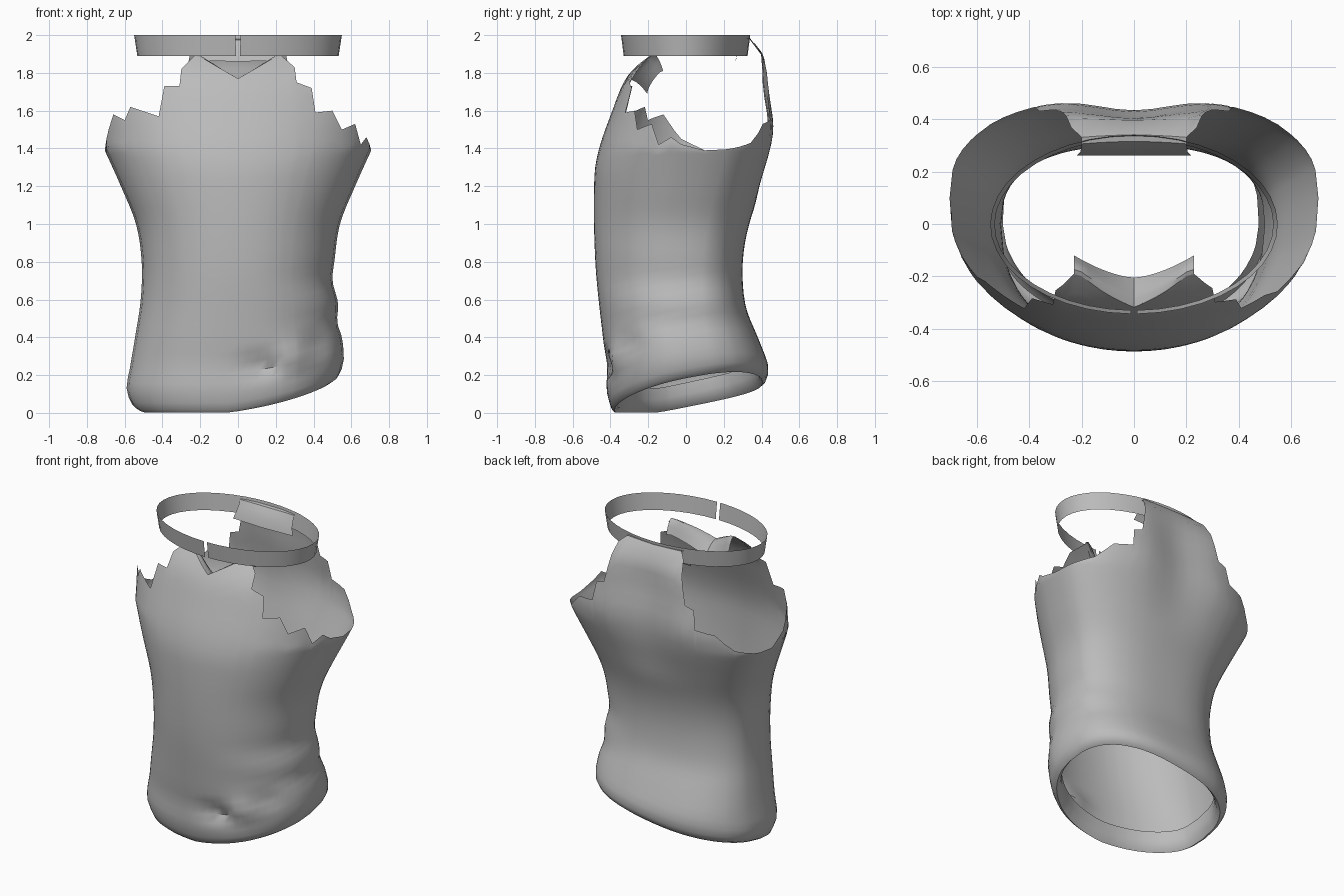
import bpy, bmesh, math

if "Cube" in bpy.data.objects:
    bpy.data.objects.remove(bpy.data.objects["Cube"])

grey = bpy.data.materials.new("cloth grey")
grey.diffuse_color = (0.5, 0.5, 0.5, 1)
grey.use_nodes = True
grey.node_tree.nodes["Principled BSDF"].inputs["Base Color"].default_value = grey.diffuse_color


def curve(points, t):
    """Smooth Hermite interpolation through sorted (t, value) points."""
    if t <= points[0][0]:
        return points[0][1]
    if t >= points[-1][0]:
        return points[-1][1]
    i = max(k for k, p in enumerate(points) if p[0] <= t)
    i = min(i, len(points) - 2)

    def slope(k):
        a, b = points[max(k - 1, 0)], points[min(k + 1, len(points) - 1)]
        return (b[1] - a[1]) / (b[0] - a[0])
    (t0, v0), (t1, v1) = points[i], points[i + 1]
    h = t1 - t0
    s = (t - t0) / h
    return ((2*s**3 - 3*s*s + 1) * v0 + (s**3 - 2*s*s + s) * h * slope(i)
            + (3*s*s - 2*s**3) * v1 + (s**3 - s*s) * h * slope(i + 1))


def linear(points, t):
    for (a, u), (b, v) in zip(points, points[1:]):
        if a <= t <= b:
            return u + (v - u) * (t - a) / (b - a)
    return points[0][1] if t < points[0][0] else points[-1][1]


def grid_object(name, columns, closed=False):
    """Sheet mesh from equal-length columns of points."""
    bm = bmesh.new()
    cols = [[bm.verts.new(p) for p in c] for c in columns]
    pairs = list(zip(cols, cols[1:])) + ([(cols[-1], cols[0])] if closed else [])
    for a, b in pairs:
        for j in range(len(a) - 1):
            bm.faces.new((a[j], b[j], b[j + 1], a[j + 1]))
    mesh = bpy.data.meshes.new(name)
    bm.to_mesh(mesh)
    bm.free()
    mesh.materials.append(grey)
    ob = bpy.data.objects.new(name, mesh)
    bpy.context.collection.objects.link(ob)
    bpy.ops.object.select_all(action='DESELECT')
    ob.select_set(True)
    bpy.context.view_layer.objects.active = ob
    bpy.ops.object.shade_smooth_by_angle(angle=math.radians(40))
    return ob


# Torso profiles by height
LEFT = [(0, .56), (.12, .59), (.25, .57), (.4, .545), (.6, .515), (.8, .51),
        (1, .54), (1.2, .62), (1.4, .71)]
RIGHT = [(0, .52), (.15, .54), (.28, .56), (.4, .55), (.48, .525), (.58, .53), (.7, .5),
         (.8, .51), (1, .54), (1.2, .62), (1.4, .71)]
FRONT = [(0, -.40), (.12, -.42), (.25, -.42), (.4, -.44), (.8, -.48), (1.25, -.485),
         (1.4, -.46), (1.6, -.39), (1.75, -.33), (1.83, -.27), (1.9, -.19)]
BACK = [(.1, .43), (.2, .44), (.27, .43), (.4, .38), (.55, .32), (.7, .3), (.85, .305),
        (1, .335), (1.2, .4), (1.4, .465), (1.52, .485), (1.7, .46), (1.8, .45),
        (1.9, .42), (1.96, .37), (1.99, .33)]
MIDDLE = [(0, 0), (.8, 0), (1.1, .04), (1.4, .1), (1.6, .07), (2, .05)]

# Torn upper edges: height across the width
FRONT_EDGE = [(-.71, 1.39), (-.685, 1.5), (-.66, 1.58), (-.6, 1.55), (-.57, 1.62),
              (-.42, 1.57), (-.39, 1.73), (-.31, 1.73), (-.3, 1.82), (-.23, 1.89),
              (-.2, 1.885), (0, 1.77), (.2, 1.885), (.23, 1.89), (.3, 1.83), (.31, 1.75),
              (.39, 1.72), (.41, 1.59), (.5, 1.6), (.55, 1.5), (.62, 1.53), (.65, 1.42),
              (.68, 1.46), (.71, 1.39)]
half = [(0, 1.98), (.2, 1.985), (.24, 1.95), (.26, 1.87), (.25, 1.8), (.3, 1.69),
        (.36, 1.67), (.38, 1.55), (.5, 1.53), (.6, 1.43), (.71, 1.39)]
half[4] = (.275, 1.8)
BACK_EDGE = [(-x, z) for x, z in reversed(half[1:])] + half


def torso_point(u, back, z, inset=1.0):
    width = curve(RIGHT if u > 0 else LEFT, z)
    mid = curve(MIDDLE, z)
    n = 2.5 if back else 2.15
    arc = max(0, 1 - abs(u) ** n) ** (1 / n)
    x = u * width
    if back:
        y = mid + (curve(BACK, z) - mid) * arc
        # hollow between the shoulder blades
        y -= .05 * math.exp(-(x / .2) ** 2) * min(1, max(0, (z - 1.1) / .4)) * min(1, max(0, (1.99 - z) / .2))
    else:
        y = mid + (curve(FRONT, z) - mid) * arc
        # crumple near the front hem
        y += .04 * math.exp(-((x - .12) / .1) ** 2 - ((z - .25) / .04) ** 2)
        y -= .03 * math.exp(-((x - .3) / .09) ** 2 - ((z - .29) / .06) ** 2)
        y += .03 * math.exp(-((x - .42) / .07) ** 2 - ((z - .37) / .05) ** 2)
    return (x * inset, mid + (y - mid) * inset, z)


def torso_column(u, back):
    x, y, _ = torso_point(u, back, .15)
    hem = max(.002, .085 + .14 * x + .18 * y + .08 * x * x)
    top = linear(BACK_EDGE if back else FRONT_EDGE, u * .71)
    col = []
    # rolled hem, from the inner lip to the outside
    for inset, dz in ((.86, .13), (.86, .07), (.88, .025), (.92, 0), (.96, .015), (.99, .05)):
        px, py, _ = torso_point(u, back, hem + .05, inset)
        col.append((px, py, hem + dz))
    low = hem + .1
    col += [torso_point(u, back, low + (1.35 - low) * k / 24) for k in range(25)]
    col += [torso_point(u, back, 1.35 + (top - 1.35) * k / 8) for k in range(1, 9)]
    return col


def stations(edge):
    """Evenly spread columns plus one at every corner of the torn edge."""
    keys = [x / .71 for x, _ in edge]
    even = [-math.cos(math.pi * k / 32) for k in range(33)]
    return sorted(keys + [e for e in even if all(abs(e - k) > .015 for k in keys)])


# Shirt body
columns = [torso_column(u, False) for u in stations(FRONT_EDGE)]
columns += [torso_column(u, True) for u in reversed(stations(BACK_EDGE)[1:-1])]
grid_object("shirt_body", columns, closed=True)

# Front collar, folded inward behind the neckline
cols = []
for k in range(17):
    x = -.23 + .46 * k / 16
    s = abs(x) / .23
    px, py, pz = torso_point(x / .71, False, linear(FRONT_EDGE, x))
    yend = -.205 + .085 * s ** 1.6
    cols.append([(px, py + (yend - py) * t, pz + .02 * math.sin(math.pi * t) * s - .08 * t * t)
                 for t in (0, .25, .5, .75, 1)])
grid_object("front_collar_fold", cols)

# Back collar, curling forward and down
cols = []
for k in range(13):
    x = -.2 + .4 * k / 12
    px, py, pz = torso_point(x / .71, True, linear(BACK_EDGE, x))
    flare = 1 + .1 * abs(x) / .2
    cols.append([(px, py, pz), (px, py - .025, pz - .005), (px, .295, pz - .035),
                 (px * 1.03, .275, pz - .075), (px * flare, .262, pz - .12)])
grid_object("back_collar_fold", cols)

# Neck band with a slit at the front
gap = .022
cols = []
for k in range(41):
    a = -math.pi / 2 + gap + (2 * math.pi - 2 * gap) * k / 40
    c, s = math.cos(a), math.sin(a)
    cols.append([(.533 * c, .328 * s - .002, 1.89), (.55 * c, .342 * s - .002, 2.0)])
grid_object("neck_band", cols)
